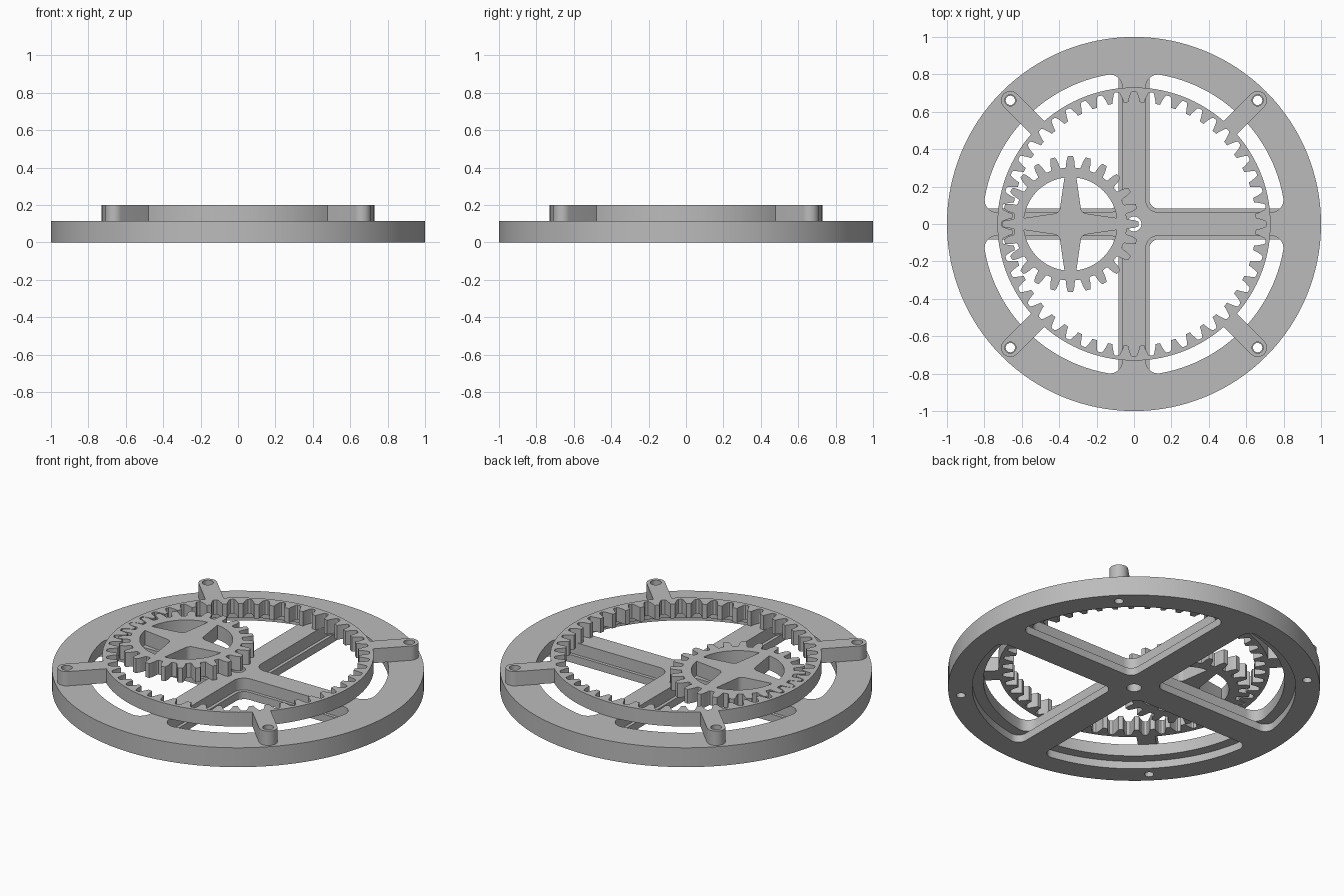
import bpy, bmesh
from math import sin, cos, asin, atan2, sqrt, pi, radians

cube = bpy.data.objects.get("Cube")
if cube:
    bpy.data.objects.remove(cube, do_unlink=True)

GREY = (0.5, 0.5, 0.5, 1.0)
grey = bpy.data.materials.new("plain_grey")
grey.use_nodes = True
grey.diffuse_color = GREY
for node in grey.node_tree.nodes:
    if node.type == 'BSDF_PRINCIPLED':
        node.inputs["Base Color"].default_value = GREY


def arc(cx, cy, r, a0, a1, n):
    """Points along an arc, both ends included."""
    return [(cx + r * cos(a0 + (a1 - a0) * i / n),
             cy + r * sin(a0 + (a1 - a0) * i / n)) for i in range(n + 1)]


def circle(cx, cy, r, n=32):
    return arc(cx, cy, r, 0, 2 * pi, n)[:-1]


def turned(loop, k):
    """Loop rotated by k quarter turns."""
    for _ in range(k % 4):
        loop = [(-y, x) for x, y in loop]
    return loop


def plate(name, loops, z0, z1, x=0.0):
    """Solid plate from an outline followed by its holes."""
    cu = bpy.data.curves.new(name, 'CURVE')
    cu.dimensions = '2D'
    cu.fill_mode = 'BOTH'
    cu.extrude = (z1 - z0) / 2
    for loop in loops:
        sp = cu.splines.new('POLY')
        sp.points.add(len(loop) - 1)
        for p, (px, py) in zip(sp.points, loop):
            p.co = (px, py, 0, 1)
        sp.use_cyclic_u = True
    tmp = bpy.data.objects.new(name + "_profile", cu)
    bpy.context.collection.objects.link(tmp)
    deps = bpy.context.evaluated_depsgraph_get()
    mesh = bpy.data.meshes.new_from_object(tmp.evaluated_get(deps))
    bpy.data.objects.remove(tmp, do_unlink=True)
    bpy.data.curves.remove(cu)

    bm = bmesh.new()
    bm.from_mesh(mesh)
    bmesh.ops.remove_doubles(bm, verts=bm.verts, dist=1e-5)
    bmesh.ops.recalc_face_normals(bm, faces=bm.faces)
    bmesh.ops.translate(bm, verts=bm.verts, vec=(x, 0, (z0 + z1) / 2))
    bm.to_mesh(mesh)
    bm.free()
    mesh.name = name
    mesh.materials.clear()
    mesh.materials.append(grey)
    obj = bpy.data.objects.new(name, mesh)
    bpy.context.collection.objects.link(obj)
    bpy.ops.object.select_all(action='DESELECT')
    obj.select_set(True)
    bpy.context.view_layer.objects.active = obj
    bpy.ops.object.shade_smooth_by_angle(angle=radians(25))
    return obj


def quarter_opening(w, r, f):
    """Quarter window between two spokes of half width w, corners rounded by f."""
    c = w + f
    d = sqrt((r - f) ** 2 - c ** 2)
    a = atan2(c, d)
    return (arc(c, c, f, 1.5 * pi, pi, 8)
            + arc(c, d, f, pi, pi / 2 - a, 8)
            + arc(0, 0, r, pi / 2 - a, a, 32)[1:-1]
            + arc(d, c, f, a, -pi / 2, 8))


def toothed(n, profile):
    """Closed tooth outline; profile lists (radius, half width) going outwards."""
    loop = []
    for i in range(n):
        mid = 2 * pi * i / n
        side = [(r, asin(h / r)) for r, h in profile]
        for r, t in [(r, -t) for r, t in side] + side[::-1]:
            loop.append((r * cos(mid + t), r * sin(mid + t)))
    return loop


ARM_R, ARM_W = 0.935, 0.05
BASE_TOP, LEDGE, GEAR_TOP = 0.115, 0.045, 0.2
diag = ARM_R * sqrt(0.5)
screw_spots = [(sx * diag, sy * diag) for sx in (1, -1) for sy in (1, -1)]

# Spoked base: wide-spoked lower layer, narrow-spoked upper layer
for name, w, r, f, z0, z1 in (
        ("base_lower_plate", 0.082, 0.87, 0.05, 0.0, LEDGE),
        ("base_upper_plate", 0.063, 0.81, 0.065, LEDGE, BASE_TOP)):
    window = quarter_opening(w, r, f)
    loops = [circle(0, 0, 1, 128), circle(0, 0, 0.04)]
    loops += [turned(window, k) for k in range(4)]
    loops += [circle(px, py, 0.025, 20) for px, py in screw_spots]
    plate(name, loops, z0, z1)

# Internal ring gear with four mounting arms
RING_R = 0.73
half = asin(ARM_W / RING_R)
arm = arc(0, 0, RING_R, -pi / 4 + half, pi / 4 - half, 28)
for px, py in arc(ARM_R, 0, ARM_W, -pi / 2, pi / 2, 14):
    arm.append(((px - py) * sqrt(0.5), (px + py) * sqrt(0.5)))
outline = [p for k in range(4) for p in turned(arm, k)]
gaps = toothed(48, [(0.652, 0.030), (0.667, 0.0275), (0.68, 0.0235),
                    (0.695, 0.0185), (0.705, 0.0145), (0.709, 0.009)])
plate("ring_gear", [outline, gaps]
      + [circle(px, py, 0.03, 24) for px, py in screw_spots], BASE_TOP, GEAR_TOP)

# Small spoked gear rolling inside the ring
teeth = toothed(24, [(0.302, 0.027), (0.308, 0.0235), (0.325, 0.0225),
                     (0.34, 0.0205), (0.355, 0.0165), (0.365, 0.0125)])
edge = asin(0.032 / 0.25)
window = (arc(0.09, 0.09, 0.035, radians(255), radians(195), 6)
          + arc(0, 0, 0.25, pi / 2 - edge, edge, 20))
plate("planet_gear", [teeth] + [turned(window, k) for k in range(4)],
      BASE_TOP, GEAR_TOP, x=-0.34)
